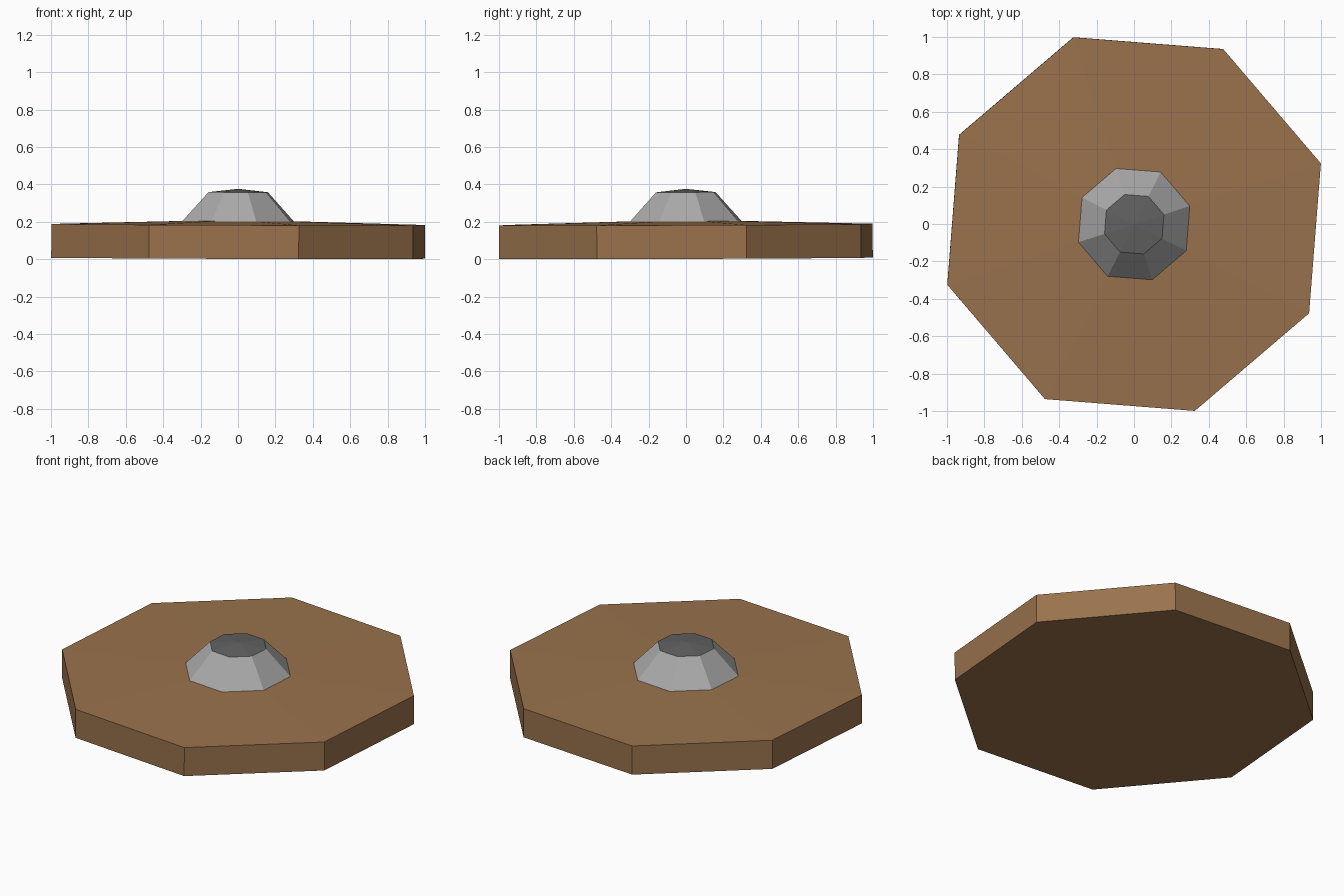
import bpy
import bmesh
import math
from mathutils import Matrix, Vector

cube = bpy.data.objects.get("Cube")
if cube:
    bpy.data.objects.remove(cube, do_unlink=True)

SIDES = 8
TURN = math.radians(18)
# The whole piece leans very slightly
LEAN = Matrix.Translation((0, 0, 0.005)) @ Matrix.Rotation(0.005, 4, Vector((1, 1, 0)))


def material(name, color):
    mat = bpy.data.materials.new(name)
    mat.use_nodes = True
    mat.diffuse_color = (*color, 1)
    bsdf = mat.node_tree.nodes["Principled BSDF"]
    bsdf.inputs["Base Color"].default_value = (*color, 1)
    bsdf.inputs["Roughness"].default_value = 0.9
    return mat


def octagon_part(name, rings, apex, mat):
    """Stack octagonal (radius, height) rings, floor the first, fan to an apex."""
    bm = bmesh.new()
    loops = []
    for radius, z in rings:
        angles = [TURN + math.tau * i / SIDES for i in range(SIDES)]
        loops.append([bm.verts.new((radius * math.cos(a), radius * math.sin(a), z))
                      for a in angles])
    bm.faces.new(loops[0][::-1])
    tip = bm.verts.new((0, 0, apex))
    for i in range(SIDES):
        j = (i + 1) % SIDES
        for low, high in zip(loops, loops[1:]):
            bm.faces.new((low[i], low[j], high[j], high[i]))
        bm.faces.new((loops[-1][i], loops[-1][j], tip))
    bm.transform(LEAN)
    mesh = bpy.data.meshes.new(name)
    bm.to_mesh(mesh)
    bm.free()
    mesh.materials.append(mat)
    obj = bpy.data.objects.new(name, mesh)
    bpy.context.collection.objects.link(obj)
    return obj


wood = material("brown wood", (0.32, 0.168, 0.073))
metal = material("light grey metal", (0.40, 0.40, 0.40))
dark = material("dark grey metal", (0.12, 0.12, 0.12))

# Wooden disc with a faintly raised top
octagon_part("wooden_disc", [(1.05, 0.0), (1.05, 0.18)], 0.206, wood)

# Tapered metal boss, then its shallow dark cap
boss = octagon_part("metal_boss", [(0.313, 0.198), (0.167, 0.353)], 0.371, metal)
boss.data.materials.append(dark)
for face in boss.data.polygons:
    if face.normal.z > 0.9:
        face.material_index = 1
